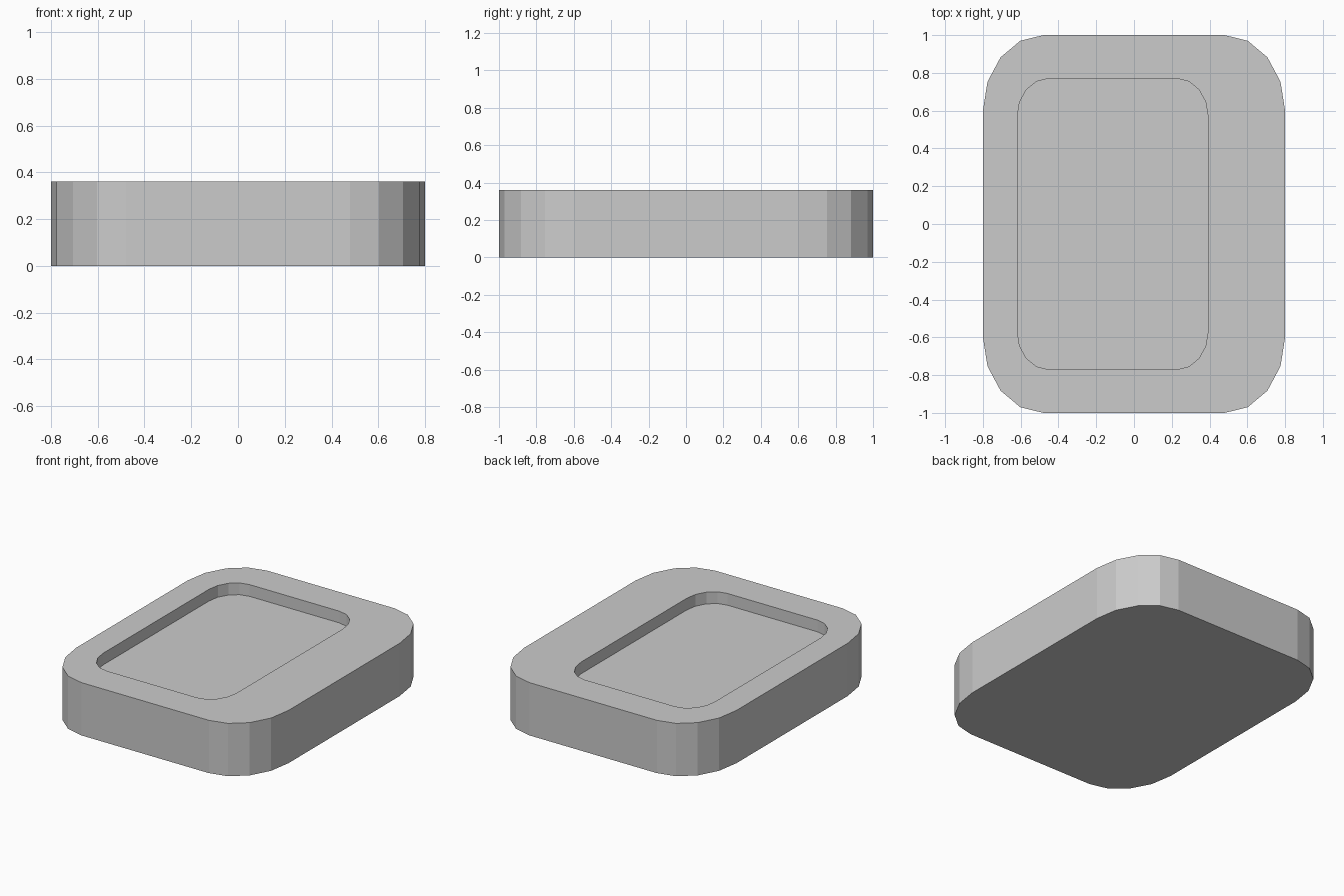
import bpy, bmesh
from math import cos, sin, pi

if "Cube" in bpy.data.objects:
    bpy.data.objects.remove(bpy.data.objects["Cube"])

HEIGHT, DEPTH = 0.36, 0.08


def outline(cx, hx, hy, rx, ry, steps=4):
    """Rounded rectangle as a counter-clockwise point list."""
    pts = []
    for q, (sx, sy) in enumerate([(1, 1), (-1, 1), (-1, -1), (1, -1)]):
        for i in range(steps + 1):
            a = (q + i / steps) * pi / 2
            pts.append((cx + sx * (hx - rx) + rx * cos(a),
                        sy * (hy - ry) + ry * sin(a)))
    return pts


bm = bmesh.new()


def ring(pts, z):
    return [bm.verts.new((x, y, z)) for x, y in pts]


def bridge(a, b):
    n = len(a)
    for i in range(n):
        j = (i + 1) % n
        bm.faces.new((a[i], a[j], b[j], b[i]))


# Outer body and the off-centre recess share the same number of points
body = outline(0, 0.8, 1.0, 0.32, 0.4)
recess = outline(-0.113, 0.505, 0.77, 0.165, 0.2)
rings = [ring(body, 0), ring(body, HEIGHT),
         ring(recess, HEIGHT), ring(recess, HEIGHT - DEPTH)]
for a, b in zip(rings, rings[1:]):
    bridge(a, b)

# Underside and recess floor
bm.faces.new(rings[0][::-1])
bm.faces.new(rings[-1])

mesh = bpy.data.meshes.new("recessed_tray")
bm.to_mesh(mesh)
bm.free()
tray = bpy.data.objects.new("recessed_tray", mesh)
bpy.context.collection.objects.link(tray)
